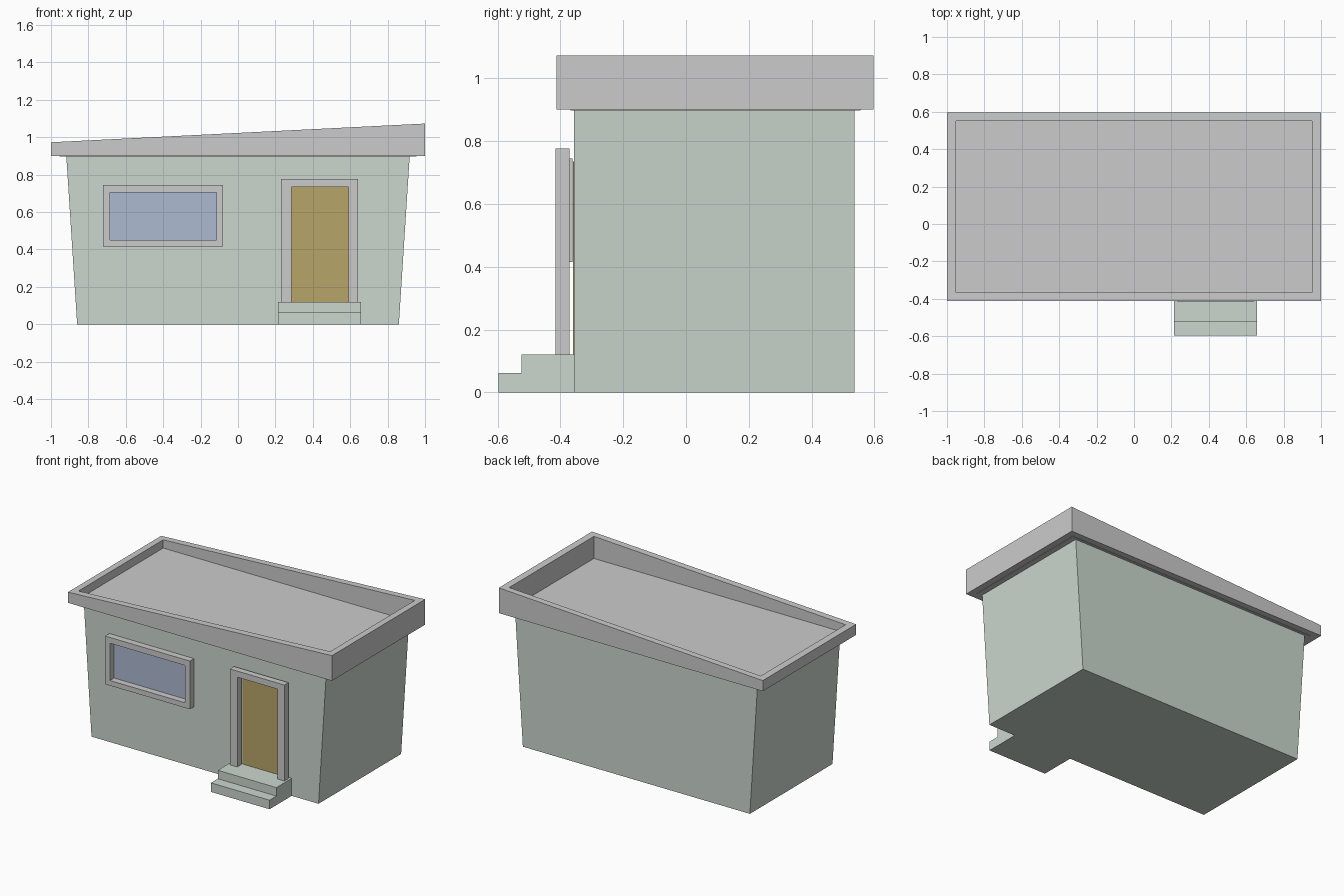
import bpy, bmesh

if "Cube" in bpy.data.objects:
    bpy.data.objects.remove(bpy.data.objects["Cube"])


def material(name, rgb):
    mat = bpy.data.materials.new(name)
    mat.diffuse_color = (*rgb, 1)
    mat.use_nodes = True
    mat.node_tree.nodes["Principled BSDF"].inputs["Base Color"].default_value = mat.diffuse_color
    return mat


GREEN = material("green_wall", (0.60, 0.68, 0.62))
BLUE = material("blue_glass", (0.42, 0.49, 0.64))
BROWN = material("brown_door", (0.47, 0.38, 0.14))


def finish(name, bm, mat):
    bmesh.ops.recalc_face_normals(bm, faces=bm.faces)
    mesh = bpy.data.meshes.new(name)
    bm.to_mesh(mesh)
    bm.free()
    obj = bpy.data.objects.new(name, mesh)
    bpy.context.collection.objects.link(obj)
    if mat:
        mesh.materials.append(mat)
    return obj


def prism(name, profile, place, a, b, mat=None):
    """Extrude a 2D profile from depth a to b; place maps (u, v, depth) to xyz."""
    bm = bmesh.new()
    lo, hi = [[bm.verts.new(place(u, v, d)) for u, v in profile] for d in (a, b)]
    bm.faces.new(lo)
    bm.faces.new(hi)
    n = len(profile)
    for i in range(n):
        j = (i + 1) % n
        bm.faces.new((lo[i], lo[j], hi[j], hi[i]))
    return finish(name, bm, mat)


def ring(name, outer, inner, lo, hi, mat=None):
    """Rectangular frame; lo and hi map (u, v) to its two end surfaces."""
    bm = bmesh.new()
    loops = [[bm.verts.new(f(u, v)) for u, v in rect(*r)]
             for r, f in ((outer, lo), (outer, hi), (inner, hi), (inner, lo))]
    for k in range(4):
        p, q = loops[k], loops[(k + 1) % 4]
        for i in range(4):
            j = (i + 1) % 4
            bm.faces.new((p[i], p[j], q[j], q[i]))
    return finish(name, bm, mat)


def rect(u0, u1, v0, v1):
    return [(u0, v0), (u1, v0), (u1, v1), (u0, v1)]


def along_y(u, v, d):
    return (u, d, v)


def along_x(u, v, d):
    return (d, u, v)


def along_z(u, v, d):
    return (u, v, d)


FRONT, BACK = -0.357, 0.537

# Flared walls
prism("walls", [(-0.86, 0), (0.86, 0), (0.918, 0.9), (-0.918, 0.9)],
      along_y, FRONT, BACK, GREEN)

# Flat roof with a parapet that rises to the right
prism("roof_slab", rect(-0.955, 0.955, -0.367, 0.555), along_z, 0.898, 0.919)
ring("roof_parapet", (-1, 1, -0.412, 0.597), (-0.953, 0.953, -0.365, 0.552),
     lambda x, y: (x, y, 0.9),
     lambda x, y: (x, y, 1.023 + 0.05 * x))

# Window
ring("window_frame", (-0.722, -0.08, 0.415, 0.745), (-0.685, -0.115, 0.45, 0.705),
     lambda x, z: (x, -0.362, z),
     lambda x, z: (x, -0.407, z))
prism("window_glass", rect(-0.685, -0.115, 0.45, 0.705),
      along_y, FRONT - 0.003, FRONT + 0.01, BLUE)

# Door with a three-sided frame
prism("door_frame", [(0.23, 0.12), (0.285, 0.12), (0.285, 0.735), (0.59, 0.735),
                     (0.59, 0.12), (0.642, 0.12), (0.642, 0.777), (0.23, 0.777)],
      along_y, -0.415, -0.371)
prism("door", rect(0.285, 0.59, 0.115, 0.735),
      along_y, FRONT - 0.003, FRONT + 0.01, BROWN)

# Front steps
prism("steps", [(-0.597, 0), (FRONT, 0), (FRONT, 0.12), (-0.523, 0.12),
                (-0.523, 0.062), (-0.597, 0.062)],
      along_x, 0.213, 0.657, GREEN)
